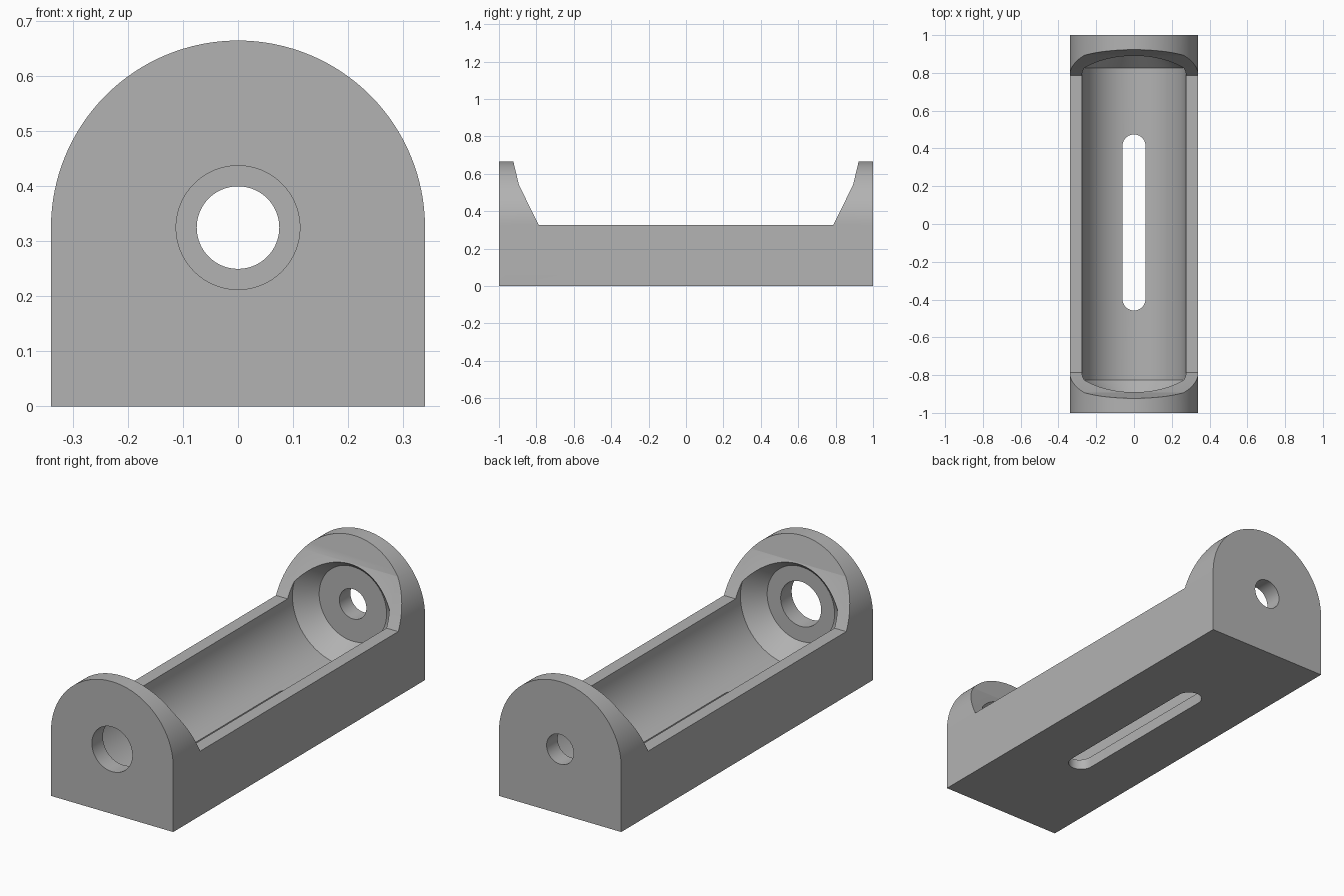
import bpy, bmesh, math
from mathutils import Vector

cube = bpy.data.objects.get("Cube")
if cube:
    bpy.data.objects.remove(cube, do_unlink=True)

AXIS_Z = 0.325    # height of the bore axis
HALF_W = 0.34     # half width and arch radius
TOP = 0.665

grey = bpy.data.materials.new("light_grey")
grey.use_nodes = True
grey.diffuse_color = (0.45, 0.45, 0.45, 1)
grey.node_tree.nodes["Principled BSDF"].inputs["Base Color"].default_value = grey.diffuse_color


def finish(bm, name):
    bmesh.ops.recalc_face_normals(bm, faces=bm.faces[:])
    mesh = bpy.data.meshes.new(name)
    bm.to_mesh(mesh)
    bm.free()
    mesh.materials.append(grey)
    obj = bpy.data.objects.new(name, mesh)
    bpy.context.collection.objects.link(obj)
    return obj


def prism(name, points, place, start, end):
    """Extrude a 2D outline; place(u, v, t) maps it into space."""
    bm = bmesh.new()
    face = bm.faces.new([bm.verts.new(place(u, v, start)) for u, v in points])
    new = bmesh.ops.extrude_face_region(bm, geom=[face])["geom"]
    shift = Vector(place(0, 0, end)) - Vector(place(0, 0, start))
    bmesh.ops.translate(bm, vec=shift, verts=[g for g in new if isinstance(g, bmesh.types.BMVert)])
    return finish(bm, name)


def lathe(name, profile, steps):
    """Spin a (radius, y) profile about the bore axis."""
    bm = bmesh.new()
    verts = [bm.verts.new((r, y, AXIS_Z)) for r, y in profile]
    edges = [bm.edges.new(pair) for pair in zip(verts, verts[1:])]
    bmesh.ops.spin(bm, geom=verts + edges, cent=(0, 0, AXIS_Z), axis=(0, 1, 0),
                   angle=math.tau, steps=steps)
    bmesh.ops.remove_doubles(bm, verts=bm.verts[:], dist=1e-5)
    return finish(bm, name)


def arc(cx, cy, r, start, steps):
    return [(cx + r * math.cos(start + math.pi * i / steps),
             cy + r * math.sin(start + math.pi * i / steps)) for i in range(steps + 1)]


# Body: arched block running the full length
outline = [(-HALF_W, 0), (HALF_W, 0)] + arc(0, AXIS_Z, HALF_W, 0, 64)
body = prism("cradle_body", outline, lambda u, v, t: (u, t, v), -1, 1)

# Open top: side profile with sloped end walls
side = [(0.787, AXIS_Z), (0.893, 0.54), (0.923, TOP), (0.947, TOP + 0.1)]
side += [(-y, z) for y, z in reversed(side)]
opening = prism("opening_cutter", side, lambda u, v, t: (t, u, v), -0.5, 0.5)

# Bore: round cavity with chamfered ends, wide front hole and narrow back hole
END, SEAM = 0.9125, 0.825
bore = lathe("bore_cutter", [
    (0, -1.1), (0.1125, -1.1), (0.1125, -END), (0.1875, -END), (0.275, -SEAM),
    (0.275, SEAM), (0.1875, END), (0.075, END), (0.075, 1.1), (0, 1.1)], 128)

# Slot through the floor
slot_outline = arc(0, 0.413, 0.061, 0, 20) + arc(0, -0.397, 0.061, math.pi, 20)
slot = prism("slot_cutter", slot_outline, lambda u, v, t: (u, v, t), -0.1, 0.2)

for cutter in (opening, bore, slot):
    mod = body.modifiers.new(cutter.name, "BOOLEAN")
    mod.operation = "DIFFERENCE"
    mod.solver = "EXACT"
    mod.object = cutter

# Bake the cuts and discard the cutters
bpy.context.view_layer.update()
baked = bpy.data.meshes.new_from_object(body.evaluated_get(bpy.context.evaluated_depsgraph_get()))
body.modifiers.clear()
body.data = baked
for cutter in (opening, bore, slot):
    bpy.data.objects.remove(cutter, do_unlink=True)

bpy.ops.object.select_all(action="DESELECT")
body.select_set(True)
bpy.context.view_layer.objects.active = body
bpy.ops.object.shade_smooth_by_angle(angle=math.radians(20))
